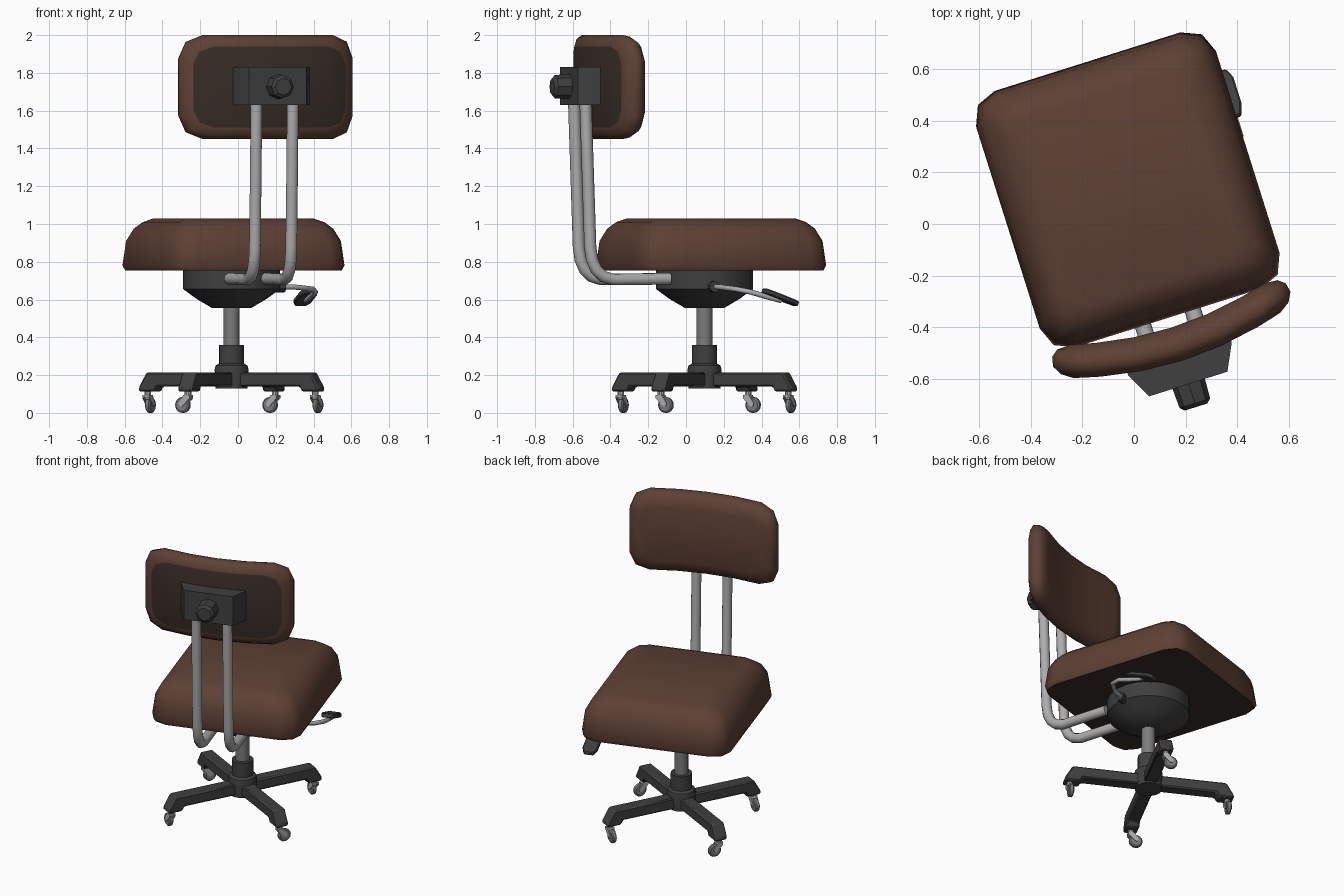
import bpy, bmesh
from math import radians, cos, sin, pi
from mathutils import Matrix, Vector

if "Cube" in bpy.data.objects:
    bpy.data.objects.remove(bpy.data.objects["Cube"])

# whole chair is turned a little about z and offset from the origin
ROOT = Matrix.Translation((-0.034, 0.098, 0)) @ Matrix.Rotation(radians(17.5), 4, 'Z')


def mat(name, r, g, b):
    m = bpy.data.materials.new(name)
    m.diffuse_color = (r, g, b, 1)
    m.use_nodes = True
    m.node_tree.nodes["Principled BSDF"].inputs["Base Color"].default_value = m.diffuse_color
    return m


BROWN = mat("brown_fabric", .11, .052, .034)
PANEL = mat("dark_brown", .04, .026, .02)
DARK = mat("dark_plastic", .05, .05, .05)
STEEL = mat("steel", .42, .42, .42)
GREY = mat("mid_grey", .2, .2, .2)


def finish(name, bm, mats, angle=35, local=Matrix()):
    bmesh.ops.recalc_face_normals(bm, faces=bm.faces)
    me = bpy.data.meshes.new(name)
    bm.to_mesh(me)
    bm.free()
    for m in mats:
        me.materials.append(m)
    ob = bpy.data.objects.new(name, me)
    bpy.context.collection.objects.link(ob)
    ob.matrix_world = ROOT @ local
    bpy.ops.object.select_all(action='DESELECT')
    ob.select_set(True)
    bpy.context.view_layer.objects.active = ob
    bpy.ops.object.shade_smooth_by_angle(angle=radians(angle))
    return ob


def cushion(name, hw, hh, r, layers, place, mats, angle):
    """Loft a rounded rectangle through (depth, inset) layers."""
    k = r * .293
    half = [(hw, hh - r), (hw - k, hh - k), (hw - r, hh), (hw * .38, hh)]
    top = [(-x, y) for x, y in half] + [(0, hh)] + half[::-1]
    ring = top + [(x, -y) for x, y in top[::-1]]
    n = len(ring)
    bm = bmesh.new()
    rows = [[bm.verts.new(place(x * (1 - i / hw), y * (1 - i / hh), d)) for x, y in ring]
            for d, i in layers]
    for a, b in zip(rows, rows[1:]):
        for j in range(n):
            bm.faces.new((a[j], a[(j + 1) % n], b[(j + 1) % n], b[j]))
    for row, idx in ((rows[0], len(mats) - 1), (rows[-1], 0)):
        for j in range(n // 2 - 1):
            f = bm.faces.new((row[j], row[j + 1], row[n - 2 - j], row[n - 1 - j]))
            f.material_index = idx
    return finish(name, bm, mats, angle)


def lathe(name, prof, m, seg=20, local=Matrix(), angle=35):
    bm = bmesh.new()
    rows = [[bm.verts.new((r * cos(2 * pi * j / seg), r * sin(2 * pi * j / seg), z))
             for j in range(seg)] for r, z in prof]
    for a, b in zip(rows, rows[1:]):
        for j in range(seg):
            bm.faces.new((a[j], a[(j + 1) % seg], b[(j + 1) % seg], b[j]))
    bm.faces.new(rows[0])
    bm.faces.new(rows[-1])
    return finish(name, bm, [m], angle, local)


def prism(name, pts, vec, m, local=Matrix(), bevel=0):
    bm = bmesh.new()
    f = bm.faces.new([bm.verts.new(p) for p in pts])
    ext = bmesh.ops.extrude_face_region(bm, geom=[f])
    bmesh.ops.translate(bm, vec=vec, verts=[v for v in ext['geom'] if isinstance(v, bmesh.types.BMVert)])
    ob = finish(name, bm, [m], 30, local)
    if bevel:
        b = ob.modifiers.new("bevel", 'BEVEL')
        b.width, b.segments = bevel, 1
    return ob


def tube(name, pts, r, m, kind='POLY'):
    cu = bpy.data.curves.new(name, 'CURVE')
    cu.dimensions = '3D'
    cu.bevel_depth, cu.bevel_resolution, cu.use_fill_caps = r, 3, True
    s = cu.splines.new(kind)
    s.points.add(len(pts) - 1)
    for p, q in zip(s.points, pts):
        p.co = (*q, 1)
    s.use_smooth = True
    cu.materials.append(m)
    ob = bpy.data.objects.new(name, cu)
    bpy.context.collection.objects.link(ob)
    ob.matrix_world = ROOT
    return ob


# seat cushion
cushion("seat", .487, .52, .11,
        [(.755, .012), (.78, 0), (.91, .016), (.975, .05), (1.01, .09), (1.03, .14)],
        lambda x, y, d: (x + .02, y + .03, d), [BROWN, PANEL], 50)

# curved backrest with a darker rear panel
cushion("backrest", .482, .275, .12,
        [(-.665, .06), (-.65, .02), (-.62, 0), (-.58, .008), (-.55, .035), (-.53, .09)],
        lambda x, y, d: (x + .02, d + .36 * x * x, y + 1.725), [BROWN, PANEL], 55)

# bracket and clamp knob behind the backrest
prism("back_bracket", [(-.195, -.6, 1.63), (-.195, -.655, 1.63), (-.142, -.758, 1.63),
                       (.176, -.758, 1.63), (.226, -.655, 1.63), (.226, -.6, 1.63)],
      (0, 0, .2), DARK)
lathe("clamp_knob", [(.066, 0), (.062, .085), (.045, .1)], DARK, 8,
      Matrix.Translation((.019, -.752, 1.727)) @ Matrix.Rotation(pi / 2, 4, 'X'), 30)

# two bent support tubes
for side, u in (("left", -.082), ("right", .12)):
    path = [(-.70, 1.7), (-.672, .88), (-.662, .81), (-.638, .757), (-.6, .722),
            (-.545, .706), (-.23, .71)]
    tube(side + "_support_tube", [(u, v, z) for v, z in path], .032, STEEL)

# tilt housing, gas column and hub
lathe("tilt_housing", [(.256, .77), (.256, .655), (.185, .603), (.103, .555)], DARK, 20)
lathe("column", [(.043, .3), (.043, .57)], GREY, 16)
lathe("column_sleeve", [(.067, .2), (.067, .36)], DARK, 16)
lathe("hub", [(.085, .13), (.09, .23), (.085, .25), (.066, .262)], DARK, 16)

# height lever: boss, rod and paddle
lathe("lever_boss", [(.03, 0), (.03, .06)], DARK, 10,
      Matrix.Translation((.225, -.03, .668)) @ Matrix.Rotation(pi / 2, 4, 'Y'))
rod = tube("lever_rod", [(.238, -.028, .668), (.36, -.02, .665), (.46, .03, .655), (.497, .1, .64),
                         (.497, .18, .617), (.497, .27, .595)], .014, STEEL)
w = [(-.032, -.1), (.032, -.1), (.048, -.05), (.048, .06), (.03, .1), (-.03, .1), (-.048, .06), (-.048, -.05)]
prism("lever_paddle", [(x, y, -.014) for x, y in w], (0, 0, .028), DARK,
      Matrix.Translation((.493, .265, .612)) @ Matrix.Rotation(radians(-21), 4, 'X'), .006)

# four legs with casters, all casters trailing the same way
for i, a in enumerate((45, 135, 225, 315)):
    turn = Matrix.Rotation(radians(a), 4, 'Z')
    prof = [(.03, .215), (.488, .215), (.535, .135), (.535, .112), (.44, .112), (.425, .14), (.03, .14)]
    prism(f"leg_{i + 1}", [(r, -.042, z) for r, z in prof], (0, .084, 0), DARK, turn, .008)
    s = 1 if a in (45, 315) else -1
    spot = turn @ Matrix.Translation((.5, 0, 0))
    lathe(f"caster_stem_{i + 1}", [(.018, .07), (.018, .118)], STEEL, 10, spot)
    axle = spot @ Matrix.Translation((0, .03 * s, .042)) @ Matrix.Rotation(pi / 2, 4, 'Y')
    lathe(f"caster_wheel_{i + 1}", [(.034, -.015), (.042, -.009), (.042, .009), (.034, .015)],
          GREY, 16, axle)
    fork = [(-.02, .094), (.016, .094), (.045, .05), (.038, .034), (.024, .034), (-.02, .078)]
    for k, x in enumerate((-.022, .016)):
        prism(f"caster_fork_{i + 1}_{k + 1}", [(x, y * s, z) for y, z in fork], (.006, 0, 0), STEEL, spot)
    prism(f"caster_crown_{i + 1}", [(-.022, y * s, z) for y, z in
                                    ((-.02, .096), (.016, .096), (.02, .085), (-.02, .085))],
          (.044, 0, 0), STEEL, spot)
